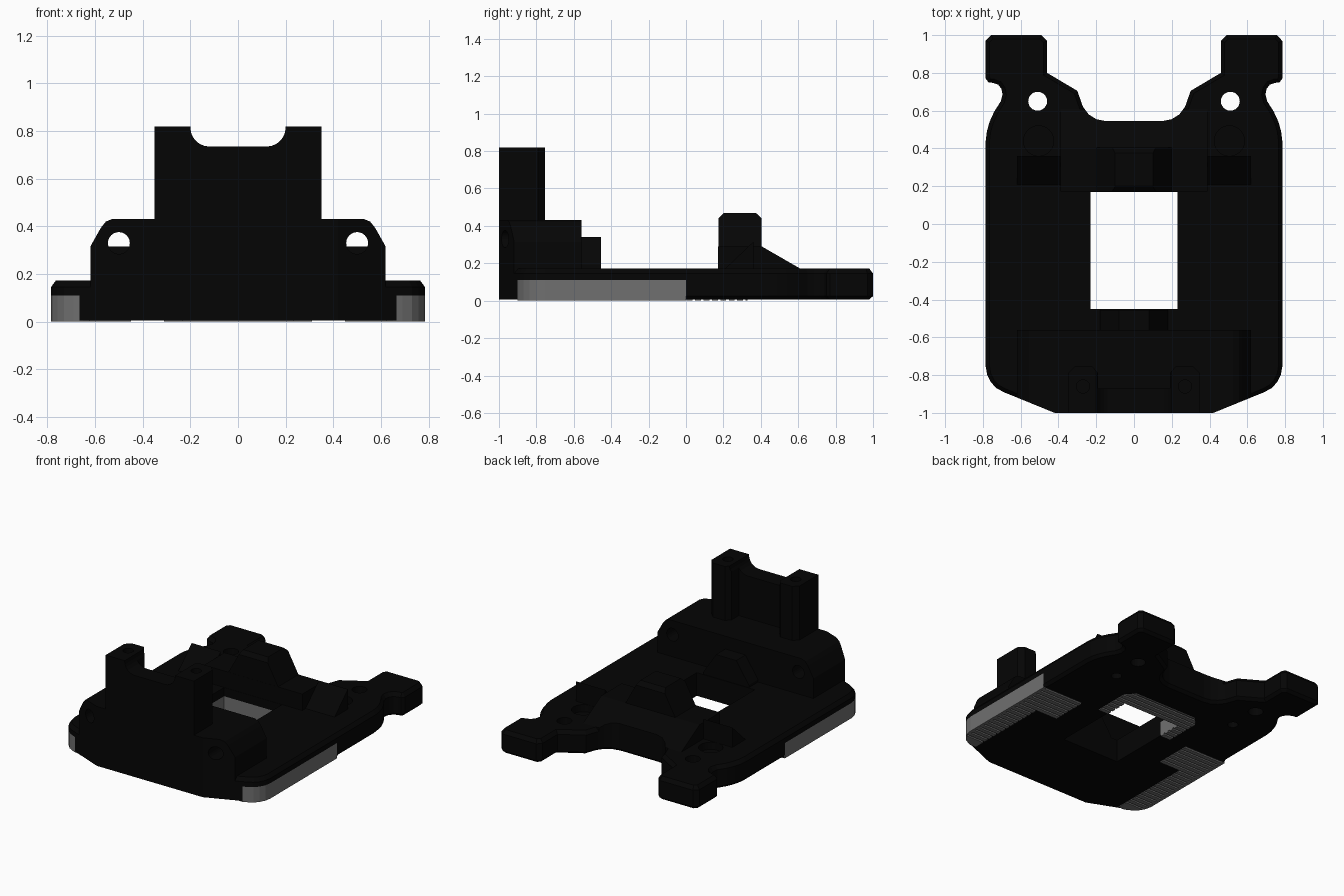
import bpy, bmesh, math
from mathutils import Vector

if "Cube" in bpy.data.objects:
    bpy.data.objects.remove(bpy.data.objects["Cube"])


def material(name, v):
    m = bpy.data.materials.new(name)
    m.diffuse_color = (v, v, v, 1)
    m.use_nodes = True
    m.node_tree.nodes["Principled BSDF"].inputs["Base Color"].default_value = m.diffuse_color
    return m


BLACK = material("black plastic", 0.0014)
GREY = material("grey rubber", 0.16)


def make(name, bm, mat=BLACK):
    bmesh.ops.recalc_face_normals(bm, faces=bm.faces)
    me = bpy.data.meshes.new(name)
    bm.to_mesh(me)
    bm.free()
    me.materials.append(mat)
    ob = bpy.data.objects.new(name, me)
    bpy.context.collection.objects.link(ob)
    return ob


def loft(name, rings, mat=BLACK):
    """Closed solid through equally sized rings of points."""
    bm = bmesh.new()
    vs = [[bm.verts.new(p) for p in r] for r in rings]
    n = len(vs[0])
    for a, b in zip(vs, vs[1:]):
        for i in range(n):
            j = (i + 1) % n
            bm.faces.new((a[i], a[j], b[j], b[i]))
    bm.faces.new(vs[0])
    bm.faces.new(vs[-1])
    return make(name, bm, mat)


def prism(name, pts, lo, hi, axis="z", mat=BLACK):
    """Extrude a 2D profile along an axis."""
    put = {"z": lambda p, t: (p[0], p[1], t),
           "y": lambda p, t: (p[0], t, p[1]),
           "x": lambda p, t: (t, p[0], p[1])}[axis]
    return loft(name, [[put(p, t) for p in pts] for t in (lo, hi)], mat)


def box(name, x0, x1, y0, y1, z0, z1, mat=BLACK):
    return prism(name, [(x0, y0), (x1, y0), (x1, y1), (x0, y1)], z0, z1, "z", mat)


def rod(x, c, r, lo, hi, axis="z"):
    pts = [(x + r * math.cos(a * math.tau / 24), c + r * math.sin(a * math.tau / 24))
           for a in range(24)]
    return prism("cutter", pts, lo, hi, axis)


def boolean(ob, cutters, op="DIFFERENCE"):
    for c in cutters:
        m = ob.modifiers.new("cut", "BOOLEAN")
        m.object, m.operation, m.solver = c, op, "EXACT"
    bpy.context.view_layer.update()
    dg = bpy.context.evaluated_depsgraph_get()
    me = bpy.data.meshes.new_from_object(ob.evaluated_get(dg))
    ob.modifiers.clear()
    ob.data = me
    for c in cutters:
        bpy.data.objects.remove(c)


def mirror(pts):
    return pts + [(-x, y) for x, y in reversed(pts)]


def inset(pts, d):
    """Offset a counter-clockwise outline inwards."""
    out = []
    for i, p in enumerate(pts):
        p, a, b = Vector(p), Vector(pts[i - 1]), Vector(pts[(i + 1) % len(pts)])
        e, f = (p - a).normalized(), (b - p).normalized()
        n = Vector((-e.y, e.x)) + Vector((-f.y, f.x))
        out.append(tuple(p + n * (2 * d / n.length_squared)))
    return out


# Plate outline, right half from front to back
HALF = [(0.42, -1), (0.69, -0.89), (0.73, -0.868), (0.758, -0.837), (0.777, -0.80), (0.785, -0.755),
        (0.785, -0.01), (0.785, 0.02), (0.785, 0.44), (0.779, 0.49), (0.765, 0.54), (0.74, 0.595),
        (0.705, 0.65), (0.696, 0.685), (0.702, 0.715), (0.718, 0.737), (0.745, 0.747), (0.77, 0.75),
        (0.785, 0.77), (0.785, 0.97), (0.755, 1), (0.49, 1), (0.46, 0.97), (0.46, 0.80),
        (0.30, 0.705), (0.27, 0.62), (0.24, 0.58), (0.20, 0.555), (0.15, 0.545)]
OUTLINE = mirror(HALF)
SIDES = (-1, 1)
U_PAD = [(0.23, 0), (0.31, 0), (0.31, 0.27), (0.25, 0.33)]
FLOOR = 0.006  # the pads stand slightly proud of the plate


def at(pts, z):
    return [(x, y, z) for x, y in pts]


def u_shape(name, z0, z1, mat=BLACK):
    return prism(name, mirror(U_PAD) + [(-0.23, 0.17), (0.23, 0.17)], z0, z1, "z", mat)


def l_shape(name, s, z0, z1, mat=BLACK):
    """Side strip with a wide rear end; its inner side leans outwards."""
    rings = []
    for z in (z0, z1):
        i = 0.62 + 0.36 * z
        rings.append([(s * x, y, z) for x, y in
                      [(i, -0.9), (0.9, -0.9), (0.9, 0), (0.45, 0), (0.45, -0.27), (i, -0.27)]])
    return loft(name, rings, mat)


# Base plate with chamfered rims, central window, holes and pad recesses
small = inset(OUTLINE, 0.02)
foot = [p if p[1] < 0 else q for p, q in zip(OUTLINE, small)]
plate = loft("base_plate", [at(foot, FLOOR), at(OUTLINE, 0.025), at(OUTLINE, 0.145), at(small, 0.172)])
cuts = [box("cutter", -0.23, 0.23, -0.45, 0.17, -0.1, 0.3), u_shape("cutter", -0.1, 0.11)]
for s in SIDES:
    cuts += [rod(s * 0.51, 0.65, 0.05, -0.1, 0.4), rod(s * 0.505, 0.44, 0.08, 0.12, 0.4),
             rod(s * 0.505, 0.42, 0.035, -0.1, 0.05), l_shape("cutter", s, -0.1, 0.11)]
boolean(plate, cuts)


# Grey pads with grooved undersides, grooves stopping short of the outer rim
def grooves():
    return [box("cutter", -0.765, 0.765, y, y + 0.014, -0.1, 0.01)
            for y in [-0.82 + 0.045 * i for i in range(26)]]


for s, side in ((-1, "left"), (1, "right")):
    pad = l_shape(side + "_pad", s, 0, 0.11, GREY)
    boolean(pad, [prism("cutter", OUTLINE, -0.1, 0.3)], "INTERSECT")
    boolean(pad, grooves())
boolean(u_shape("window_pad", 0, 0.11, GREY), grooves())

# Front block, trimmed to the plate outline, with round side openings
block = prism("front_block", mirror([(0.62, FLOOR), (0.62, 0.315), (0.575, 0.395), (0.555, 0.42), (0.525, 0.432)]),
              -1.1, -0.56, "y")
boolean(block, [prism("cutter", OUTLINE, -0.1, 1)], "INTERSECT")
boolean(block, [rod(s * 0.5, 0.33, 0.046, -1.2, 0, "y") for s in SIDES]
        + [rod(s * 0.36, -0.87, 0.04, -0.1, 0.06) for s in SIDES])
prism("front_step", mirror([(0.18, 0.15), (0.18, 0.19), (0.08, 0.34)]), -0.57, -0.455, "y")

# Front tower: saddle-topped web with two chamfered posts behind it
saddle = [(0.35, 0.4), (0.35, 0.82), (0.2, 0.82)]
saddle += [(0.12 + 0.08 * math.cos(a), 0.815 - 0.08 * math.sin(a))
           for a in [i * math.pi / 12 for i in range(7)]]
tower = prism("front_tower", mirror(saddle), -1, -0.7, "y")
plan = mirror([(0.4, -1.1), (0.4, -0.84), (0.315, -0.755), (0.22, -0.755), (0.19, -0.79), (0.19, -0.87)])
boolean(tower, [prism("cutter", plan, 0, 1)], "INTERSECT")
boolean(tower, [rod(s * 0.27, -0.86, 0.035, 0.76, 1) for s in SIDES])

# Rear body: low bar running into a slope, trimmed around the rear cutout
bar = prism("rear_bar", [(0.172, 0.1), (0.172, 0.29), (0.405, 0.29), (0.61, 0.172), (0.61, 0.1)],
            -0.39, 0.39, "x")
boolean(bar, [prism("cutter", OUTLINE, -0.1, 1)], "INTERSECT")

# Central rear hump with sloping flanks and chamfered top edges
rings = []
for y, top in ((0.173, 0.44), (0.2, 0.468), (0.375, 0.468), (0.404, 0.44)):
    w = 0.2 - (top - 0.285) * 0.55
    rings.append([(0.2, y, 0.2), (0.2, y, 0.285), (w, y, top), (-w, y, top), (-0.2, y, 0.285), (-0.2, y, 0.2)])
loft("rear_hump", rings)

# Wedges beside the rear bar
for s, side in ((-1, "left"), (1, "right")):
    prism(side + "_wedge", [(0.21, 0.12), (0.21, 0.172), (0.36, 0.315), (0.36, 0.12)], s * 0.39, s * 0.62, "x")
